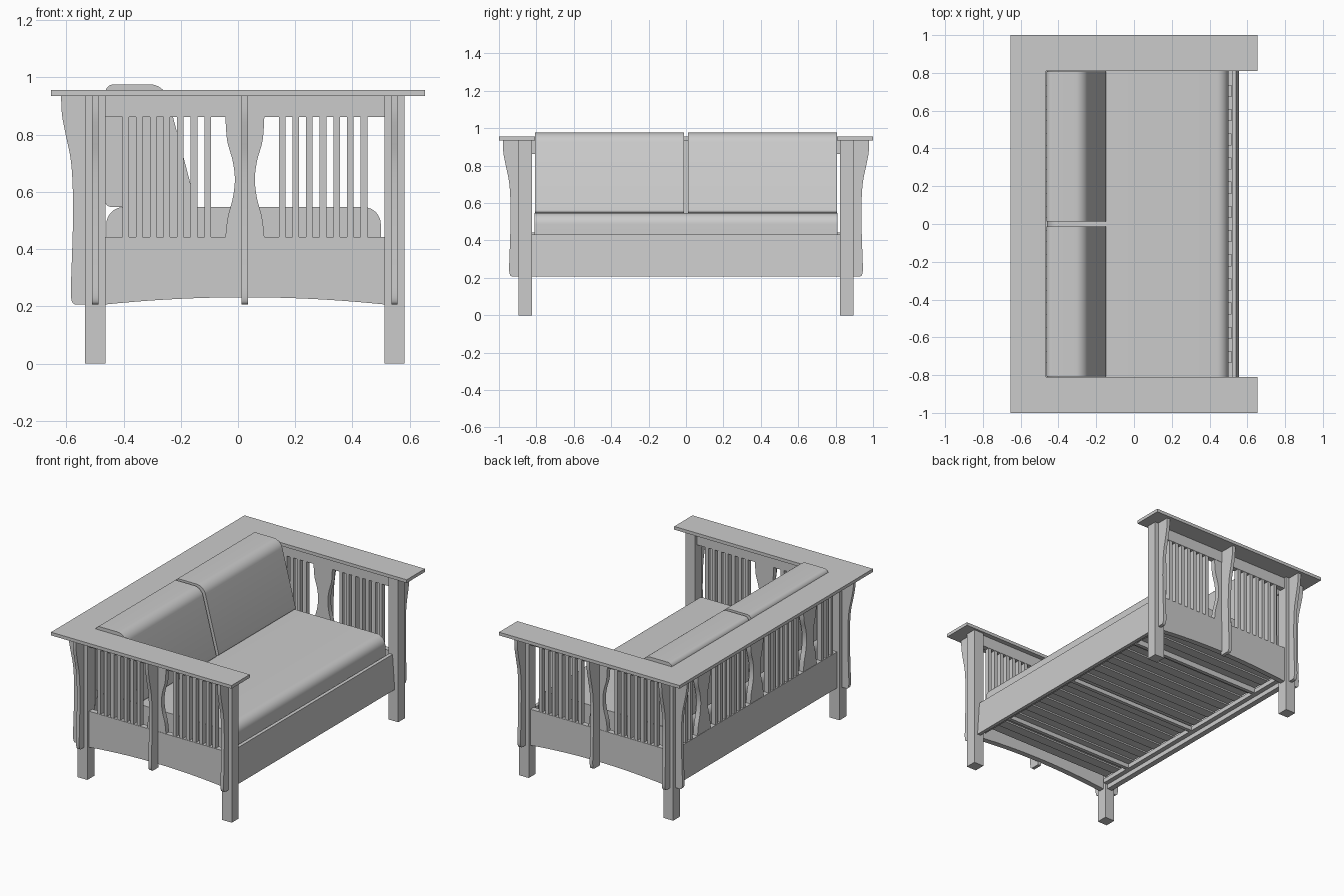
import bpy, bmesh, math
from mathutils import Vector

old = bpy.data.objects.get("Cube")
if old:
    bpy.data.objects.remove(old, do_unlink=True)

grey = bpy.data.materials.new("plain grey")
grey.use_nodes = True
grey.diffuse_color = (0.6, 0.6, 0.6, 1)
grey.node_tree.nodes["Principled BSDF"].inputs["Base Color"].default_value = (0.6, 0.6, 0.6, 1)


def prism(name, pts, axis, lo, hi, smooth=False):
    """Extrude a 2D outline along an axis: x takes (y, z), y takes (x, z), z takes (x, y)."""
    place = {"x": lambda a, b, t: (t, a, b),
             "y": lambda a, b, t: (a, t, b),
             "z": lambda a, b, t: (a, b, t)}[axis]
    bm = bmesh.new()
    face = bm.faces.new([bm.verts.new(place(a, b, lo)) for a, b in pts])
    new = bmesh.ops.extrude_face_region(bm, geom=[face])["geom"]
    shift = Vector(place(0, 0, hi - lo))
    bmesh.ops.translate(bm, vec=shift, verts=[v for v in new if isinstance(v, bmesh.types.BMVert)])
    bmesh.ops.recalc_face_normals(bm, faces=bm.faces)
    mesh = bpy.data.meshes.new(name)
    bm.to_mesh(mesh)
    bm.free()
    mesh.materials.append(grey)
    ob = bpy.data.objects.new(name, mesh)
    bpy.context.collection.objects.link(ob)
    if smooth:
        bpy.ops.object.select_all(action="DESELECT")
        ob.select_set(True)
        bpy.context.view_layer.objects.active = ob
        bpy.ops.object.shade_smooth_by_angle(angle=math.radians(35))
    return ob


def box(name, x0, x1, y0, y1, z0, z1):
    return prism(name, [(x0, y0), (x1, y0), (x1, y1), (x0, y1)], "z", z0, z1)


def rounded(corners, steps=8):
    """Round each corner (a, b, radius) of an outline."""
    out = []
    for i, (a, b, r) in enumerate(corners):
        p = Vector((a, b))
        q = Vector(corners[i - 1][:2])
        n = Vector(corners[(i + 1) % len(corners)][:2])
        s, e = p + (q - p).normalized() * r, p + (n - p).normalized() * r
        for k in range(steps + 1):
            t = k / steps
            # blend giving a nearly circular arc
            w = 1.414 * t * (1 - t)
            d = (1 - t) ** 2 + w + t * t
            out.append(tuple((s * (1 - t) ** 2 + p * w + e * t * t) / d))
    return out


def spline(pts, steps=5):
    """Smooth curve through the points."""
    out = []
    for i in range(len(pts) - 1):
        a, b, c, d = (Vector(pts[min(max(i + k, 0), len(pts) - 1)]) for k in (-1, 0, 1, 2))
        for j in range(steps):
            t = j / steps
            out.append(tuple(b + (c - a) * t / 2 + (2 * a - 5 * b + 4 * c - d) * t * t / 2
                             + (3 * b - a - 3 * c + d) * t ** 3 / 2))
    return out + [tuple(pts[-1])]


LEG, RAIL_TOP, ARM_Z, UPPER = 0.0355, 0.43, 0.935, 0.862
SIDE_Y, BACK_X, FRONT_X = 0.86, -0.4985, 0.5465
MID_X = (BACK_X + FRONT_X) / 2
PITCH, SLAT_W, SLAT_D = 0.0477, 0.0115, 0.016
BEARER_Z, SLAT_Z, CUSHION_Z = 0.237, 0.265, 0.275

corbel_edge = spline([(0.084, ARM_Z), (0.081, 0.87), (0.068, 0.8), (0.05, 0.71), (0.043, 0.6),
                      (0.043, 0.48), (0.047, 0.35), (0.05, 0.25), (0.046, 0.217), (0.036, 0.207)])
splat_edge = spline([(0.068, 0.443), (0.06, 0.51), (0.042, 0.58), (0.035, 0.645),
                     (0.043, 0.71), (0.062, 0.78), (0.068, UPPER)])


def corbel(name, axis, side, base, centre, inset=0.0):
    pts = [(side * (base + d), z) for d, z in corbel_edge]
    pts += [(side * (base - inset), 0.207), (side * (base - inset), ARM_Z)]
    prism(name, pts, axis, centre - 0.011, centre + 0.011, True)


def splat(name, axis, centre, depth):
    pts = [(centre + w, z) for w, z in splat_edge]
    pts += [(centre - w, z) for w, z in reversed(splat_edge)]
    prism(name, pts, axis, depth - SLAT_D, depth + SLAT_D, True)


# Flat arm top in one U-shaped board
prism("arm_top", [(0.653, -1), (0.653, -0.811), (-0.465, -0.811), (-0.465, 0.811),
                  (0.653, 0.811), (0.653, 1), (-0.653, 1), (-0.653, -1)], "z", ARM_Z, 0.956)

# Two matching sides
for s, label in ((-1, "front"), (1, "rear")):
    y = s * SIDE_Y
    for x, end in ((BACK_X, "back"), (FRONT_X, "open")):
        box(f"{label}_{end}_leg", x - LEG, x + LEG, y - LEG, y + LEG, 0, ARM_Z)
        corbel(f"{label}_{end}_corbel", "x", s, SIDE_Y + LEG, x)
    corbel(f"{label}_middle_corbel", "x", s, SIDE_Y + LEG, MID_X, 0.025)
    # arched lower rail
    half = FRONT_X - LEG - MID_X
    arch = [(MID_X + half * t / 10, 0.207 + 0.025 * (1 - (t / 10) ** 2)) for t in range(-10, 11)]
    prism(f"{label}_lower_rail", arch + [(MID_X + half, RAIL_TOP), (MID_X - half, RAIL_TOP)],
          "y", y - 0.018, y + 0.018, True)
    box(f"{label}_slat_shoe", MID_X - half, MID_X + half, y - 0.018, y + 0.018, RAIL_TOP, 0.443)
    box(f"{label}_upper_rail", MID_X - half, MID_X + half, y - 0.018, y + 0.018, UPPER, ARM_Z)
    splat(f"{label}_splat", "y", MID_X, y)
    for m in (-1, 1):
        for i in range(7):
            x = MID_X + m * (0.13 + PITCH * i)
            box(f"{label}_slat", x - SLAT_W, x + SLAT_W, y - SLAT_D, y + SLAT_D, 0.443, UPPER)

# Back panel
span = SIDE_Y - LEG
box("back_lower_rail", BACK_X - 0.018, BACK_X + 0.018, -span, span, 0.207, RAIL_TOP)
box("back_slat_shoe", BACK_X - 0.018, BACK_X + 0.018, -span, span, RAIL_TOP, 0.443)
box("back_upper_rail", BACK_X - 0.018, BACK_X + 0.018, -span, span, UPPER, ARM_Z)
for y in (-0.547, 0, 0.547):
    splat("back_splat", "x", y, BACK_X)
for m in (-1, 1):
    corbel("back_corbel", "y", -1, LEG - BACK_X, m * SIDE_Y)
    for i in (0, 1, 2, 3, 4, 5, 6, 11.5, 12.5, 13.5):
        y = m * (0.13 + PITCH * i)
        box("back_slat", BACK_X - SLAT_D, BACK_X + SLAT_D, y - SLAT_W, y + SLAT_W, 0.443, UPPER)

# Seat rail on the open side, leaning slightly
prism("seat_rail", [(0.534, 0.207), (0.557, 0.207), (0.541, 0.433), (0.518, 0.433)], "y", -span, span)

# Seat support low between the rails: cleats, slats and bearers
box("open_cleat", 0.492, 0.53, -span, span, BEARER_Z, SLAT_Z)
box("back_cleat", -0.482, -0.45, -span, span, BEARER_Z, SLAT_Z)
for i in range(12):
    y = (i - 5.5) * 0.128
    box("seat_slat", -0.48, 0.515, y - 0.032, y + 0.032, SLAT_Z, CUSHION_Z)
for y in (-0.6, 0, 0.6):
    box("seat_bearer", -0.45, 0.492, y - 0.012, y + 0.012, BEARER_Z, SLAT_Z)

# Deep seat cushion and two wedge back cushions
prism("seat_cushion", rounded([(-0.46, CUSHION_Z, 0.01), (0.499, CUSHION_Z, 0.01),
                               (0.499, 0.547, 0.06), (-0.46, 0.547, 0.06)]),
      "y", -0.81, 0.81, True)
for m, label in ((-1, "front"), (1, "rear")):
    lo, hi = sorted((m * 0.012, m * 0.807))
    prism(f"{label}_back_cushion", rounded([(-0.464, 0.548, 0.02), (-0.145, 0.548, 0.015),
                                            (-0.257, 0.976, 0.05), (-0.464, 0.976, 0.03)]),
          "y", lo, hi, True)
